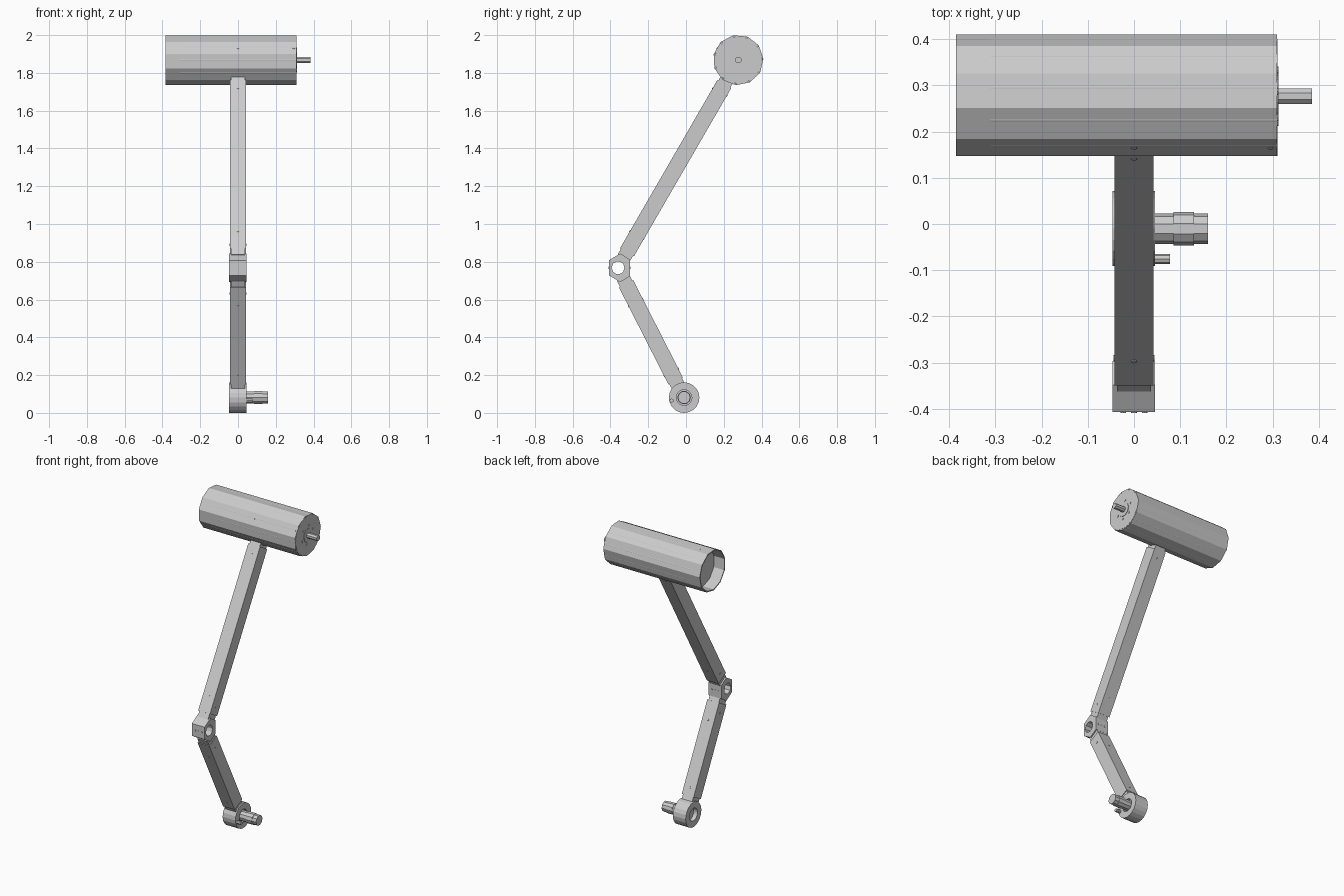
import bpy, bmesh, math
from mathutils import Matrix, Vector

if "Cube" in bpy.data.objects:
    bpy.data.objects.remove(bpy.data.objects["Cube"])

def finish(name, bm):
    bmesh.ops.recalc_face_normals(bm, faces=bm.faces)
    me = bpy.data.meshes.new(name)
    bm.to_mesh(me)
    bm.free()
    ob = bpy.data.objects.new(name, me)
    bpy.context.collection.objects.link(ob)
    return ob

def circle(c, r, n, phase=0.0):
    return [(c[0] + r * math.cos(math.radians(phase) + 2 * math.pi * i / n),
             c[1] + r * math.sin(math.radians(phase) + 2 * math.pi * i / n)) for i in range(n)]

def prism(name, outline, x0, x1):
    """Solid with a y/z outline, extruded along x."""
    bm = bmesh.new()
    a = [bm.verts.new((x0, y, z)) for y, z in outline]
    b = [bm.verts.new((x1, y, z)) for y, z in outline]
    bm.faces.new(a)
    bm.faces.new(b)
    for i in range(len(a)):
        j = (i + 1) % len(a)
        bm.faces.new((a[i], a[j], b[j], b[i]))
    return finish(name, bm)

def ring(name, outer, inner, x0, x1):
    """Hollow prism: outer and inner outlines have equal point counts."""
    bm = bmesh.new()
    loops = [[bm.verts.new((x, y, z)) for y, z in o]
             for o, x in ((outer, x0), (outer, x1), (inner, x1), (inner, x0))]
    n = len(outer)
    for k in range(4):
        p, q = loops[k], loops[(k + 1) % 4]
        for i in range(n):
            j = (i + 1) % n
            bm.faces.new((p[i], p[j], q[j], q[i]))
    return finish(name, bm)

def bolt(name, pos, normal, r=0.006):
    """Small flush bolt head."""
    bm = bmesh.new()
    rot = Vector((0, 0, 1)).rotation_difference(Vector(normal)).to_matrix().to_4x4()
    bmesh.ops.create_cone(bm, cap_ends=True, segments=8, radius1=r, radius2=r, depth=0.004,
                          matrix=Matrix.Translation(pos) @ rot)
    return finish(name, bm)

KNEE = Vector((0, -0.36, 0.768))
HIP = (0.2765, 1.868)
FOOT = (-0.01, 0.081)

def link(name, end, d0, d1, reach, holes, side_hole):
    """Square tube from the knee toward end, with plugs and bolts."""
    u = (Vector((0, *end)) - KNEE).normalized()
    n = Vector((1, 0, 0)).cross(u)
    frame = Matrix((Vector((1, 0, 0)), n, u)).transposed().to_4x4()
    h = 0.0425

    def box(part, a, b, w):
        bm = bmesh.new()
        bmesh.ops.create_cube(bm, size=1, matrix=Matrix.Translation(KNEE + u * (a + b) / 2) @ frame
                              @ Matrix.Diagonal((2 * w, 2 * w, b - a, 1)))
        return bm, part

    bm, part = box(name + "_tube", d0, d1, h)
    bm.normal_update()
    bmesh.ops.delete(bm, geom=[f for f in bm.faces if abs(f.normal.dot(u)) > 0.9], context='FACES_ONLY')
    tube = finish(part, bm)
    mod = tube.modifiers.new("wall", 'SOLIDIFY')
    mod.thickness = 0.005
    mod.offset = -1
    for label, a, b, w in (("knee_plug", 0.06, d0 + 0.05, 0.037), ("end_plug", d1 - 0.05, reach, 0.037)):
        bm, part = box(name + "_" + label, a, b, w)
        finish(part, bm)
    for d in holes:
        for s in (-1, 1):
            bolt(name + "_bolt", KNEE + u * d + n * s * h, n)
    for s in (-1, 1):
        bolt(name + "_side_bolt", KNEE + u * side_hole + Vector((s * h, 0, 0)), (1, 0, 0))

link("upper_leg", HIP, 0.095, 1.125, 1.15, (0.20, 1.075), 0.141)
link("lower_leg", FOOT, 0.095, 0.672, 0.70, (0.208, 0.622), 0.152)

# hip drum: open shell around a motor body
ring("drum_shell", circle(HIP, 0.1335, 11, 3), circle(HIP, 0.1265, 11, 3), -0.385, 0.309)
prism("drum_motor", circle(HIP, 0.129, 11, 16), -0.31, 0.31)
prism("motor_flange", circle(HIP, 0.045, 10), 0.305, 0.313)
prism("motor_shaft", circle(HIP, 0.018, 8, 22.5), 0.30, 0.385)
for y, z in circle(HIP, 0.06, 6, 20):
    bolt("motor_bolt", (0.311, y, z), (1, 0, 0), 0.008)
a = math.radians(3 + 4.5 * 360 / 11)
for x in (0, 0.295):
    bolt("drum_bolt", (x, HIP[0] + 0.128 * math.cos(a), HIP[1] + 0.128 * math.sin(a)),
         (0, math.cos(a), math.sin(a)))

# knee block: six-sided body with a round bore
profile = [(0.064, -0.043), (0.064, 0.043), (0.012, 0.076), (-0.047, 0.040), (-0.047, -0.040), (0.012, -0.076)]
ky, kz = KNEE.y, KNEE.z
outer, inner = [], []
for i, p in enumerate(profile):
    q = profile[(i + 1) % 6]
    for t in (0, 0.5):
        y, z = p[0] + (q[0] - p[0]) * t, p[1] + (q[1] - p[1]) * t
        outer.append((ky + y, kz + z))
        r = 0.034 / math.hypot(y, z)
        inner.append((ky + y * r, kz + z * r))
ring("knee_block", outer, inner, -0.047, 0.045)
# keep the leg plugs out of the bore
for x in (-0.023, 0, 0.023):
    for y in (-0.407, -0.296):
        bolt("knee_bolt", (x, y, kz), (0, 1, 0))

# foot hub, axle and locating pin
ring("foot_hub", circle(FOOT, 0.081, 20, 90), circle(FOOT, 0.041, 20, 90), -0.047, 0.045)
prism("axle", circle(FOOT, 0.033, 10), -0.02, 0.16)
prism("axle_collar", circle(FOOT, 0.036, 10), 0.085, 0.13)
prism("hub_web", circle(FOOT, 0.042, 20, 90), -0.02, 0.03)
prism("foot_pin", circle((-0.076, 0.065), 0.011, 8), 0.03, 0.078)
